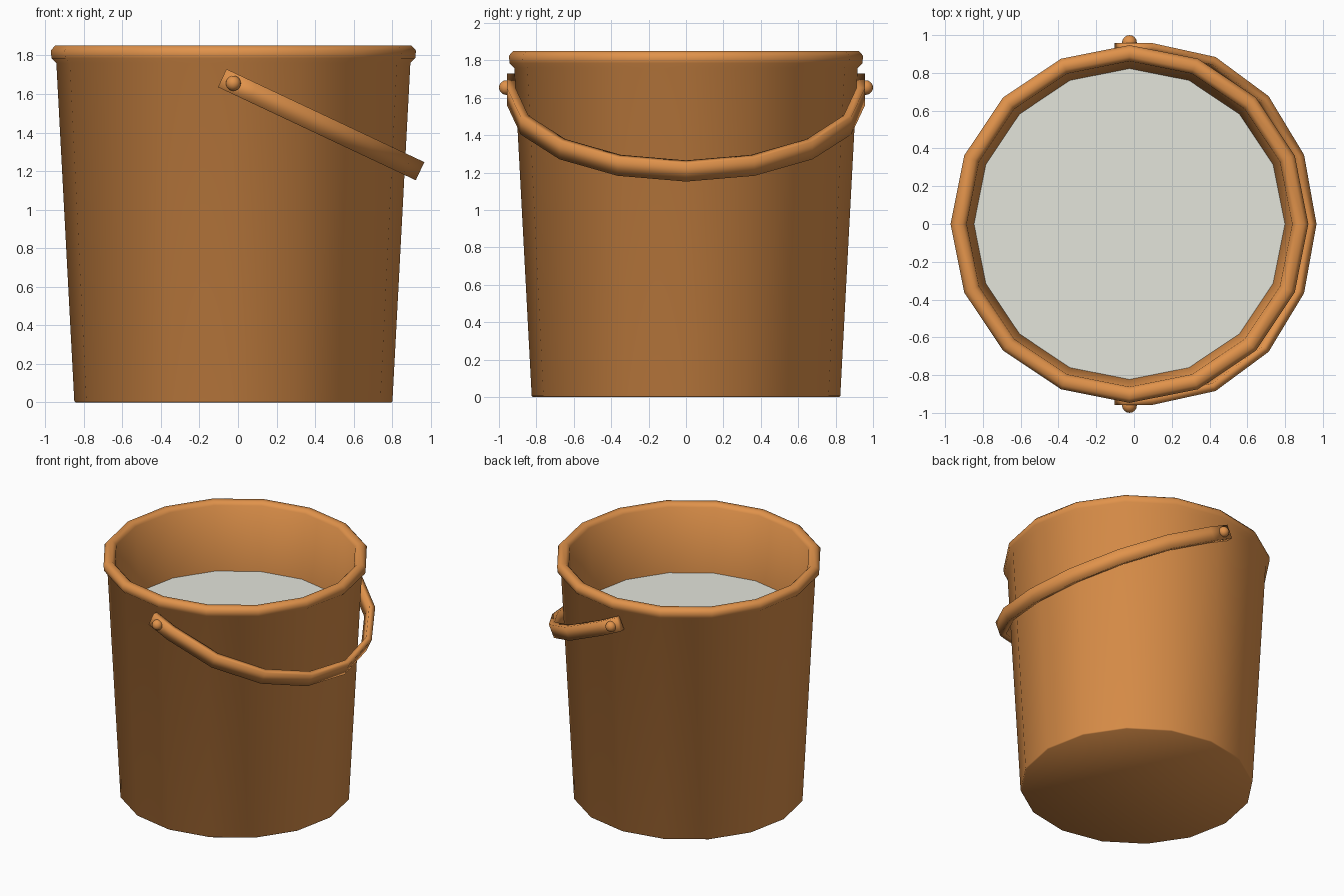
import bpy, bmesh, math

if "Cube" in bpy.data.objects:
    bpy.data.objects.remove(bpy.data.objects["Cube"])

CX = -0.024   # bucket axis, offset so the model with its handle is centred
SIDES = 16


def material(name, rgb):
    m = bpy.data.materials.new(name)
    m.diffuse_color = (*rgb, 1)
    m.use_nodes = True
    m.node_tree.nodes["Principled BSDF"].inputs["Base Color"].default_value = m.diffuse_color
    return m


brown = material("warm brown", (0.75, 0.29, 0.07))
grey = material("pale grey", (0.77, 0.78, 0.71))


def finish(name, bm, mat, angle):
    bmesh.ops.recalc_face_normals(bm, faces=bm.faces)
    me = bpy.data.meshes.new(name)
    bm.to_mesh(me)
    bm.free()
    me.materials.append(mat)
    ob = bpy.data.objects.new(name, me)
    bpy.context.collection.objects.link(ob)
    bpy.ops.object.select_all(action='DESELECT')
    ob.select_set(True)
    bpy.context.view_layer.objects.active = ob
    bpy.ops.object.shade_smooth_by_angle(angle=math.radians(angle))
    return ob


def bridge(bm, rings):
    """Skin neighbouring rings of vertices with quads."""
    for a, b in zip(rings, rings[1:]):
        n = len(a)
        for i in range(n):
            j = (i + 1) % n
            bm.faces.new((a[i], a[j], b[j], b[i]))


def lathe(name, profile, mat):
    bm = bmesh.new()
    rings = []
    for r, z in profile:
        rings.append([bm.verts.new((CX + r * math.cos(2 * math.pi * i / SIDES),
                                    r * math.sin(2 * math.pi * i / SIDES), z))
                      for i in range(SIDES)])
    bridge(bm, rings)
    bm.faces.new(rings[0])
    if len(rings) > 1:
        bm.faces.new(rings[-1])
    return finish(name, bm, mat, 65)


# Bucket: tapered wall, rolled rim, inner wall and floor
lathe("bucket", [
    (0.818, 0.0), (0.825, 0.007), (0.918, 1.76),
    (0.943, 1.785), (0.947, 1.825), (0.925, 1.85),
    (0.885, 1.85), (0.862, 1.825), (0.823, 1.33), (0.76, 0.06)], brown)

# Liquid surface, facing up
water = lathe("water", [(0.823, 1.33)], grey)
if water.data.polygons[0].normal.z < 0:
    water.data.flip_normals()

# Handle: flat strap, straight ends and a half-circle, tilted down to +x
PIVOT_Z, TILT = 1.655, math.radians(25.2)
R_OUT, R_IN, HALF_W = 0.957, 0.912, 0.052
section = [(R_OUT, HALF_W), (R_IN, HALF_W), (R_IN, -HALF_W), (R_OUT, -HALF_W)]
stations = [(-0.064, -90)] + [(0.113, -90 + 22.5 * k) for k in range(9)] + [(-0.064, 90)]
bm = bmesh.new()
rings = []
for u0, deg in stations:
    a = math.radians(deg)
    ring = []
    for r, w in section:
        u, y = u0 + r * math.cos(a), r * math.sin(a)
        ring.append(bm.verts.new((CX + u * math.cos(TILT) + w * math.sin(TILT), y,
                                  PIVOT_Z - u * math.sin(TILT) + w * math.cos(TILT))))
    rings.append(ring)
bridge(bm, rings)
bm.faces.new(rings[0])
bm.faces.new(rings[-1])
finish("handle", bm, brown, 120)

# Round-headed pins on both sides
for side, label in ((-1, "front"), (1, "back")):
    bm = bmesh.new()
    bmesh.ops.create_uvsphere(bm, u_segments=16, v_segments=10, radius=0.039)
    bmesh.ops.translate(bm, verts=bm.verts, vec=(CX, side * 0.961, PIVOT_Z))
    finish(label + "_pin", bm, brown, 60)
